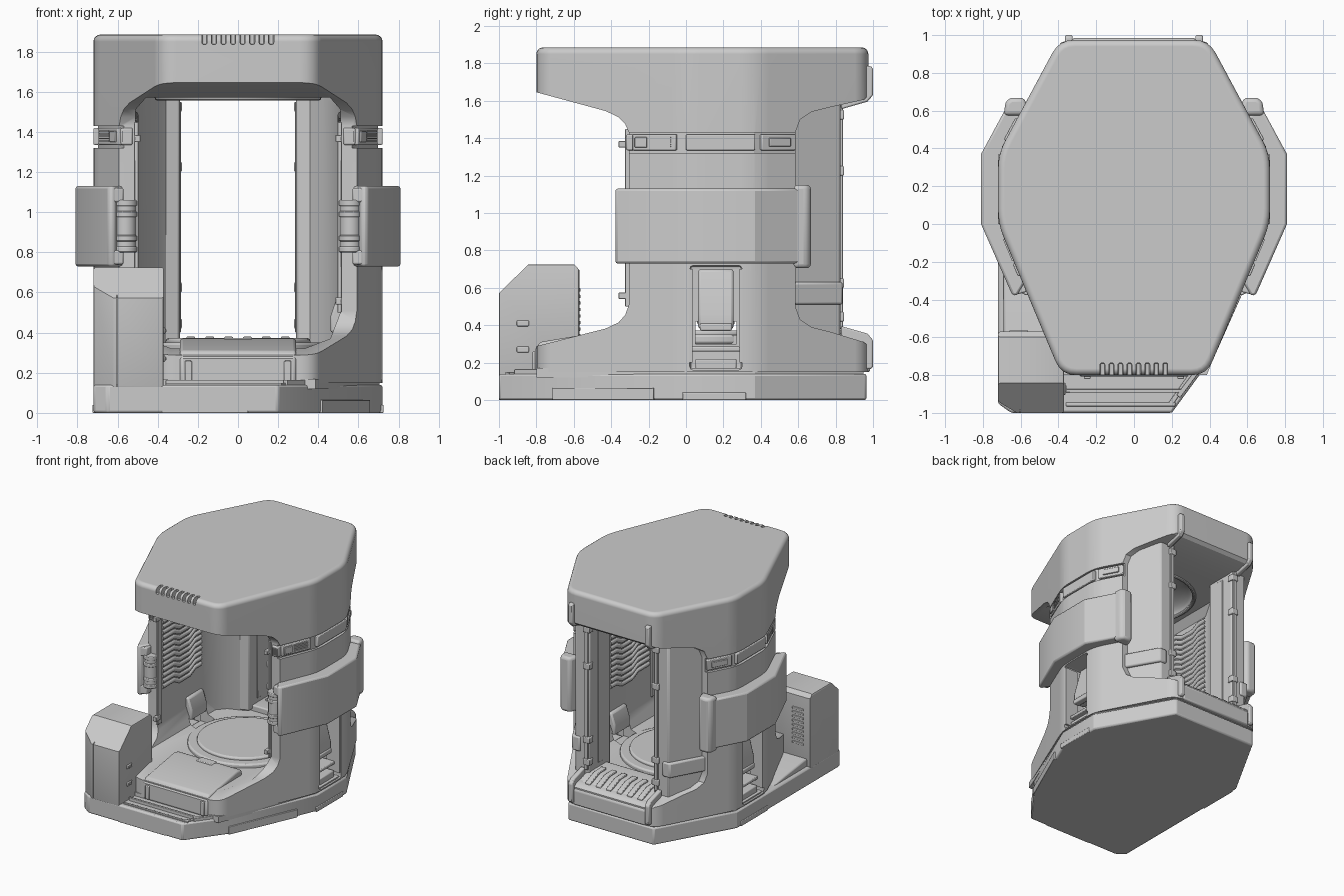
import bpy, bmesh, math
from mathutils import Vector

if "Cube" in bpy.data.objects:
    bpy.data.objects.remove(bpy.data.objects["Cube"])


def mod_mirror(o):
    m = o.modifiers.new("mirror", 'MIRROR')
    m.use_clip = False
    m.use_mirror_merge = False


def prism(name, pts, axis, lo, hi, bevel=0, seg=2, mirror=False):
    """Extrude a flat profile along one world axis."""
    put = {'x': lambda p, t: (t, p[0], p[1]), 'y': lambda p, t: (p[0], t, p[1]),
           'z': lambda p, t: (p[0], p[1], t)}[axis]
    bm = bmesh.new()
    a = [bm.verts.new(put(p, lo)) for p in pts]
    b = [bm.verts.new(put(p, hi)) for p in pts]
    bm.faces.new(a)
    bm.faces.new(b)
    for i in range(len(a)):
        j = (i + 1) % len(a)
        bm.faces.new((a[i], a[j], b[j], b[i]))
    bmesh.ops.recalc_face_normals(bm, faces=bm.faces)
    me = bpy.data.meshes.new(name)
    bm.to_mesh(me)
    o = bpy.data.objects.new(name, me)
    bpy.context.collection.objects.link(o)
    if bevel:
        m = o.modifiers.new("bevel", 'BEVEL')
        m.width, m.segments, m.limit_method = bevel, seg, 'ANGLE'
        m.angle_limit = math.radians(35)
    if mirror:
        mod_mirror(o)
    return o


def box(name, x, y, z, bevel=0, mirror=False):
    return prism(name, [(x[0], y[0]), (x[1], y[0]), (x[1], y[1]), (x[0], y[1])], 'z', z[0], z[1], bevel, 2, mirror)


def wall_box(name, edge, t, z, out, inn, bevel=0):
    """Block lying along one outer wall facet, on both sides of the body."""
    p, q = Vector(SIDE[edge]), Vector(SIDE[edge + 1])
    d = q - p
    n = Vector((d.y, -d.x)).normalized()
    a, b = p + d * t[0], p + d * t[1]
    return prism(name, [a + n * out, b + n * out, b - n * inn, a - n * inn], 'z', z[0], z[1], bevel, 2, True)


def disc(name, c, r, z, bevel=0, mirror=False, n=48):
    pts = [(c[0] + r * math.cos(i * math.tau / n), c[1] + r * math.sin(i * math.tau / n)) for i in range(n)]
    return prism(name, pts, 'z', z[0], z[1], bevel, 2, mirror)


def rounded(pts, r, n=4):
    """Round every corner of a plan outline."""
    out = []
    for i, p in enumerate(pts):
        p = Vector(p)
        a = p + (Vector(pts[i - 1]) - p).normalized() * r
        b = p + (Vector(pts[(i + 1) % len(pts)]) - p).normalized() * r
        for k in range(n + 1):
            t = k / n
            out.append(tuple(a * (1 - t) ** 2 + p * 2 * t * (1 - t) + b * t * t))
    return out


def boolean(o, cutter, op='DIFFERENCE'):
    cutter.hide_render = True
    m = o.modifiers.new("bool", 'BOOLEAN')
    m.object, m.operation, m.solver = cutter, op, 'EXACT'
    bpy.context.view_layer.objects.active = o
    for k in [k.name for k in o.modifiers]:
        bpy.ops.object.modifier_apply(modifier=k)
    bpy.data.objects.remove(cutter)


def both(pts):
    return pts + [(-x, y) for x, y in reversed(pts)]


# Main body: eight-sided prism trimmed by an I-shaped side profile
SIDE = [(.385, -.8), (.72, 0), (.72, .37), (.395, .975)]
body = prism("body_shell", rounded(both(SIDE), .08), 'z', .05, 1.885, .035, 4)
front = [(-.305, 1.43), (-.325, 1.475), (-.36, 1.512), (-.43, 1.545), (-.81, 1.648), (-.81, 2)]
rear = [(1, 2), (1, 1.65), (.95, 1.605), (.77, 1.565), (.67, 1.54), (.61, 1.5), (.585, 1.43)]
low_rear = [(.585, .5), (.61, .43), (.67, .39), (.77, .365), (.95, .31), (1, .27), (1, .15)]
low_front = [(-.81, .15), (-.81, .285), (-.43, .382), (-.36, .415), (-.325, .455), (-.305, .51)]
boolean(body, prism("trim", front + rear + low_rear + low_front, 'x', -1, 1), 'INTERSECT')
# Chamber hollow, ceiling dish, wall recesses and roof vents
inner = [(.51, -1), (.51, .25), (.42, .46), (.29, .62), (.29, 1.2)]
hollow = prism("hollow", both(inner), 'z', .32, 1.57)
boolean(hollow, prism("hollow_trim", both([(.33, .32), (.46, .37), (.51, .5), (.52, 1.5), (.45, 1.58)]),
                      'y', -2, 2), 'INTERSECT')
boolean(body, hollow)
bpy.ops.mesh.primitive_uv_sphere_add(segments=40, ring_count=20, radius=.39, location=(0, .1, 1.568))
dish = bpy.context.object
dish.scale.z = .3
boolean(body, dish)
for e in range(3):
    boolean(body, wall_box("band_cut", e, (0, 1), (1.32, 1.43), .1, .022))
boolean(body, box("niche_cut", (.53, .9), (.02, .3), (.16, .72), .02, True))
boolean(body, box("window_cut", (.4, .9), (.05, .27), (.3, .42), 0, True))
for i in range(8):
    x = -.167 + i * .0475
    boolean(body, box("vent_cut", (x - .013, x + .013), (-.9, -.735), (1.835, 2), .01))

# Base plinth with skirting panels
base = [(.2, -1), (.42, -.7), (.72, 0), (.72, .37), (.385, .965), (-.385, .965), (-.72, .37),
        (-.72, -.95), (-.65, -1)]
prism("base_plinth", base, 'z', 0, .14, .012)
prism("base_seam", both(SIDE[:1] + [(.705, 0), (.705, .37), (.37, .95)]), 'z', .12, .17)
box("front_skirting", (-.38, .05), (-1.0, -.95), (0, .05), .004)
prism("side_skirting", [(.42, -.715), (.66, -.175), (.62, -.16), (.38, -.7)], 'z', 0, .065, .004)
box("low_side_plate", (.7, .725), (-.02, .32), (0, .04), .005, True)
# Front sill tracks
for k, z in enumerate((.15, .165)):
    o = .045 * k
    box("sill_track", (-.36, .22 + o), (-.965 + 1.6 * o, -.945 + 1.6 * o), (.13, z), .004)
    prism("sill_track_side", [(.2 + o, -.965 + o), (.37 + o / 2, -.72), (.35 + o / 2, -.71), (.18 + o, -.95 + o)],
          'z', .13, z, .004)

# Front step
step = [(-.808, .14), (-.808, .27), (-.78, .31), (-.42, .37), (-.36, .36), (-.36, .14)]
prism("front_step", step, 'x', -.29, .29, .015, 3)
box("step_latch", (.23, .265), (-.82, -.78), (.15, .26), .005, True)
box("step_handle", (-.07, .07), (-.44, -.37), (.35, .374), .006)

# Turntable floor and ceiling ring
disc("floor_plate", (0, .1), .43, (.3, .35), .012)
disc("turntable", (0, .1), .36, (.33, .372), .012)
bpy.ops.mesh.primitive_torus_add(location=(0, .1, 1.57), major_radius=.4, minor_radius=.015,
                                 major_segments=48, minor_segments=10)
bpy.context.object.name = "ceiling_ring"

# Ribbed padding inside the chamber walls
cu = bpy.data.curves.new("wall_ribs", 'CURVE')
cu.dimensions, cu.bevel_depth, cu.bevel_resolution = '3D', .019, 2
for i in range(17):
    z = .78 + i * .044
    path = [(.515, -.25, z), (.515, -.1, z), (.515, -.03, z - .035), (.515, .1, z - .035), (.515, .17, z), (.515, .25, z)]
    s = cu.splines.new('POLY')
    s.points.add(len(path) - 1)
    for pt, c in zip(s.points, path):
        pt.co = (*c, 1)
ribs = bpy.data.objects.new("wall_ribs", cu)
bpy.context.collection.objects.link(ribs)
mod_mirror(ribs)

# Side niche: tilted panel, frame and lower bar
prism("niche_panel", [(.535, .70), (.60, .70), (.665, .46), (.665, .38), (.56, .38)], 'y', .065, .255, .015, 2, True)
box("niche_grip", (.62, .675), (.075, .245), (.37, .41), .008, True)
box("niche_bar", (.55, .67), (.03, .29), (.26, .285), .006, True)
box("niche_foot", (.54, .68), (.05, .27), (.16, .22), .008, True)
for y in (.02, .285):
    box("niche_jamb", (.6, .715), (y, y + .015), (.2, .7), 0, True)
prism("inner_pod", [(.46, .40), (.53, .40), (.53, .58), (.49, .57), (.46, .48)], 'y', .06, .26, .012, 2, True)

# Upper band with clips and grilles
Z = (1.335, 1.42)
wall_box("clip_front", 0, (.64, .93), Z, .0, .03, .006)
wall_box("clip_middle", 1, (.0, 1), Z, .0, .03, .006)
wall_box("clip_rear", 2, (.06, .36), Z, .0, .03, .006)
wall_box("clip_front_plate", 0, (.66, .74), (1.35, 1.405), .01, .03, .004)
wall_box("clip_rear_plate", 2, (.12, .31), (1.355, 1.4), .01, .03, .004)
for k in range(5):
    z = 1.352 + k * .012
    wall_box("clip_grille", 0, (.76, .9), (z, z + .006), .007, .02)
box("band_front_block", (.525, .585), (-.32, -.25), (1.335, 1.42), .008, True)
for k in range(4):
    box("front_grille", (.535 + k * .012, .542 + k * .012), (-.327, -.3), (1.35, 1.405), 0, True)

# Side arm guards, rear caps and front hinges
arm = [(.62, -.38), (.645, -.375), (.81, 0), (.81, .37), (.68, .61), (.58, .56), (.66, .35), (.66, 0), (.56, -.28)]
prism("arm_guard", arm, 'z', .73, 1.13, .028, 2, True)
for z in (.74, 1.05):
    prism("arm_end", [(.57, -.36), (.63, -.375), (.66, -.3), (.57, -.25)], 'z', z, z + .07, .008, 2, True)
prism("arm_cap", [(.55, .575), (.69, .575), (.68, .65), (.65, .668), (.58, .668)], 'z', .705, 1.15, .022, 3, True)
disc("hinge_pin", (.56, -.32), .052, (.8, 1.06), .008, True, 24)
for z in (.815, .87, .99, 1.045):
    disc("hinge_ring", (.56, -.32), .057, (z - .015, z + .015), .005, True, 24)

# Front door rails and pegs
box("front_rail", (.495, .515), (-.325, -.27), (.5, 1.45), .004, True)
for z in (.54, 1.35):
    box("rail_peg", (.485, .515), (-.36, -.3), (z, z + .035), .004, True)

# Rear columns, collars and rails
col = [(.29, .56), (.46, .5), (.57, .56), (.42, .825), (.29, .825)]
prism("rear_column", col, 'z', .33, 1.6, .012, 2, True)
prism("rear_collar", [(.40, .56), (.59, .57), (.44, .838), (.37, .838)], 'z', .51, .63, .012, 2, True)
box("rear_rail", (.30, .33), (.81, .84), (.38, 1.58), .004, True)
box("rear_rail_inner", (.285, .31), (.66, .72), (.4, 1.55), .004, True)
for z in (.42, .6, 1.2, 1.5):
    box("rail_bracket", (.28, .34), (.79, .845), (z, z + .05), .006, True)
upper = [(.94, 1.785), (.99, 1.785), (1, 1.77), (1, 1.63), (.97, 1.595), (.83, 1.555), (.83, 1.6), (.94, 1.65)]
lower = [(.94, .165), (.99, .165), (1, .18), (1, .32), (.97, .355), (.83, .395), (.83, .33), (.94, .29)]
prism("upper_rear_fin", upper, 'x', .325, .365, .008, 2, True)
prism("lower_rear_fin", lower, 'x', .325, .365, .008, 2, True)

# Rear threshold with grip teeth
prism("rear_threshold", [(.6, .15), (.985, .15), (.985, .27), (.94, .31), (.8, .365), (.6, .365)], 'x', -.325, .325, .01)
for i in range(6):
    x = -.235 + i * .094
    prism("threshold_tooth", [(.72, .35), (.72, .38), (.82, .375), (.93, .33), (.93, .29)], 'x', x - .022, x + .022, .005)

# Front corner console
foot = [(-.37, -1), (-.37, -.57), (-.72, -.57), (-.72, -.94), (-.62, -1)]
console = prism("console", foot, 'z', .12, .725, .012)
boolean(console, prism("console_trim", [(-1.1, 0), (-1.002, .57), (-.84, .727), (-.6, .727), (-.565, .69), (-.565, 0)],
                       'x', -1, 0), 'INTERSECT')
boolean(console, box("console_seam", (-.606, -.6), (-1.1, -.985), (.13, .8)))
for z in (.27, .41):
    box("console_slot_rim", (-.375, -.362), (-.905, -.84), (z - .016, z + .016), .006)
    box("console_slot", (-.37, -.357), (-.89, -.855), (z - .006, z + .006))
for i in range(9):
    z = .3 + i * .035
    box("console_vent", (-.66, -.56), (-.58, -.564), (z, z + .018), .004)
prism("console_deck", [(-.58, .13), (-.58, .2), (-.3, .17), (-.1, .13)], 'x', -.69, -.4, .01)

# Smooth shading with crisp edges
bpy.ops.object.select_all(action='DESELECT')
for o in bpy.context.scene.objects:
    if o.type == 'MESH':
        o.select_set(True)
        bpy.context.view_layer.objects.active = o
bpy.ops.object.shade_smooth_by_angle(angle=math.radians(28))
w = body.modifiers.new("weighted", 'WEIGHTED_NORMAL')
w.keep_sharp = True
